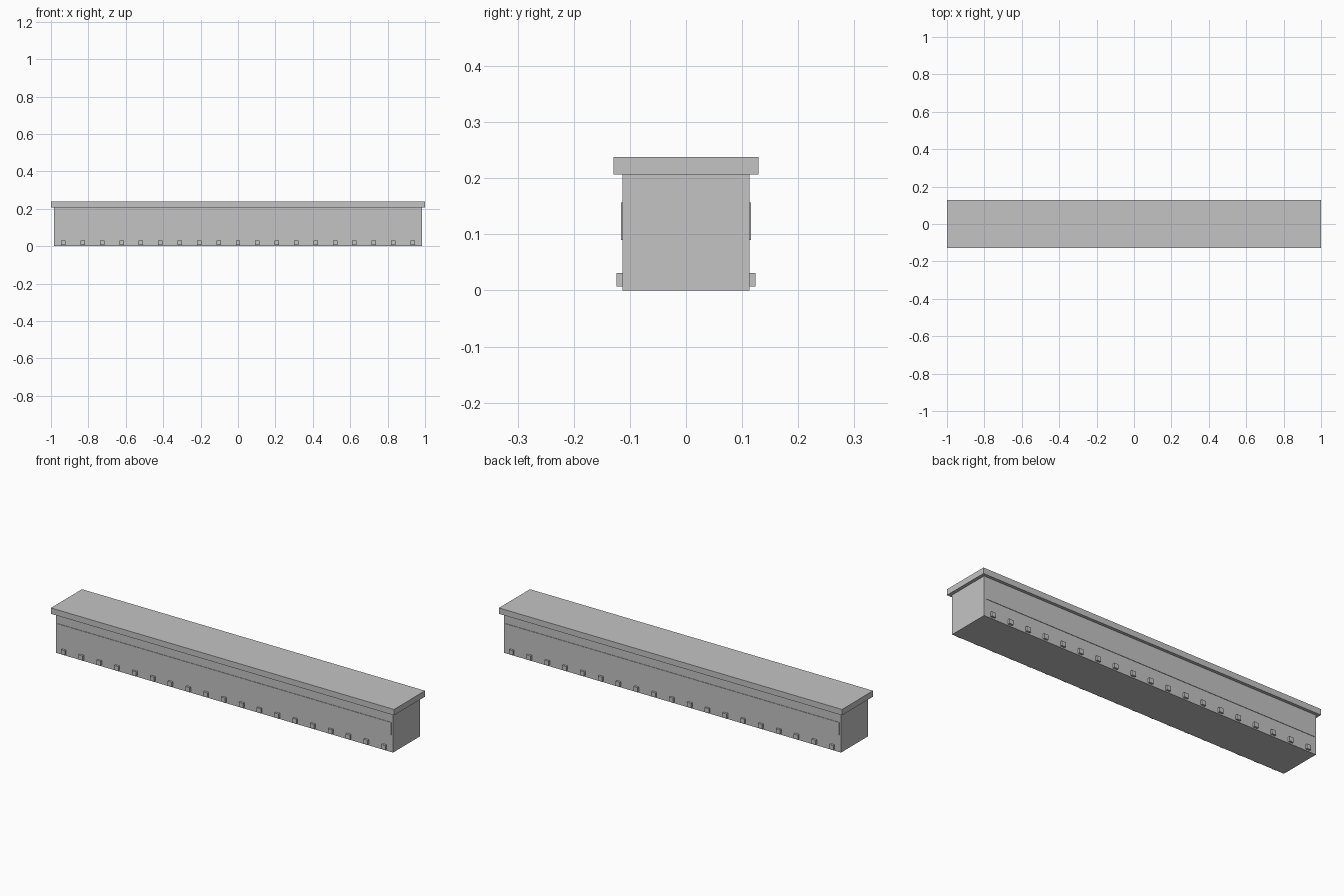
import bpy
import bmesh
from mathutils import Matrix, Vector

cube = bpy.data.objects.get("Cube")
if cube:
    bpy.data.objects.remove(cube, do_unlink=True)

GREY = (0.55, 0.55, 0.55, 1.0)
grey = bpy.data.materials.new("light_grey")
grey.use_nodes = True
grey.diffuse_color = GREY
grey.node_tree.nodes["Principled BSDF"].inputs["Base Color"].default_value = GREY


def boxes(name, ranges):
    """Make one object from boxes given as (x range, y range, z range)."""
    bm = bmesh.new()
    for box in ranges:
        centre = Vector([(a + b) / 2 for a, b in box])
        size = [abs(b - a) for a, b in box]
        bmesh.ops.create_cube(
            bm, size=1,
            matrix=Matrix.Translation(centre) @ Matrix.Diagonal((*size, 1)))
    mesh = bpy.data.meshes.new(name)
    bm.to_mesh(mesh)
    bm.free()
    mesh.materials.append(grey)
    obj = bpy.data.objects.new(name, mesh)
    bpy.context.collection.objects.link(obj)
    return obj


# Main wall and overhanging coping
HALF_DEPTH = 0.113
WALL_TOP = 0.207
boxes("wall_body", [((-0.983, 0.983), (-HALF_DEPTH, HALF_DEPTH), (0, WALL_TOP))])
boxes("coping", [((-1, 1), (-0.129, 0.129), (WALL_TOP, 0.238))])

# Thin raised panels and rows of small blocks on both long sides
COUNT = 19
SPACING = 0.1038
HALF_BLOCK = 0.012
centres = [(i - (COUNT - 1) / 2) * SPACING for i in range(COUNT)]
for side, sign in (("front", -1), ("back", 1)):
    inner = sign * (HALF_DEPTH - 0.003)
    boxes(side + "_panel",
          [((-0.973, 0.973), (inner, sign * 0.1155), (0.09, 0.157))])
    boxes(side + "_base_blocks",
          [((x - HALF_BLOCK, x + HALF_BLOCK), (inner, sign * 0.124), (0.007, 0.031))
           for x in centres])
